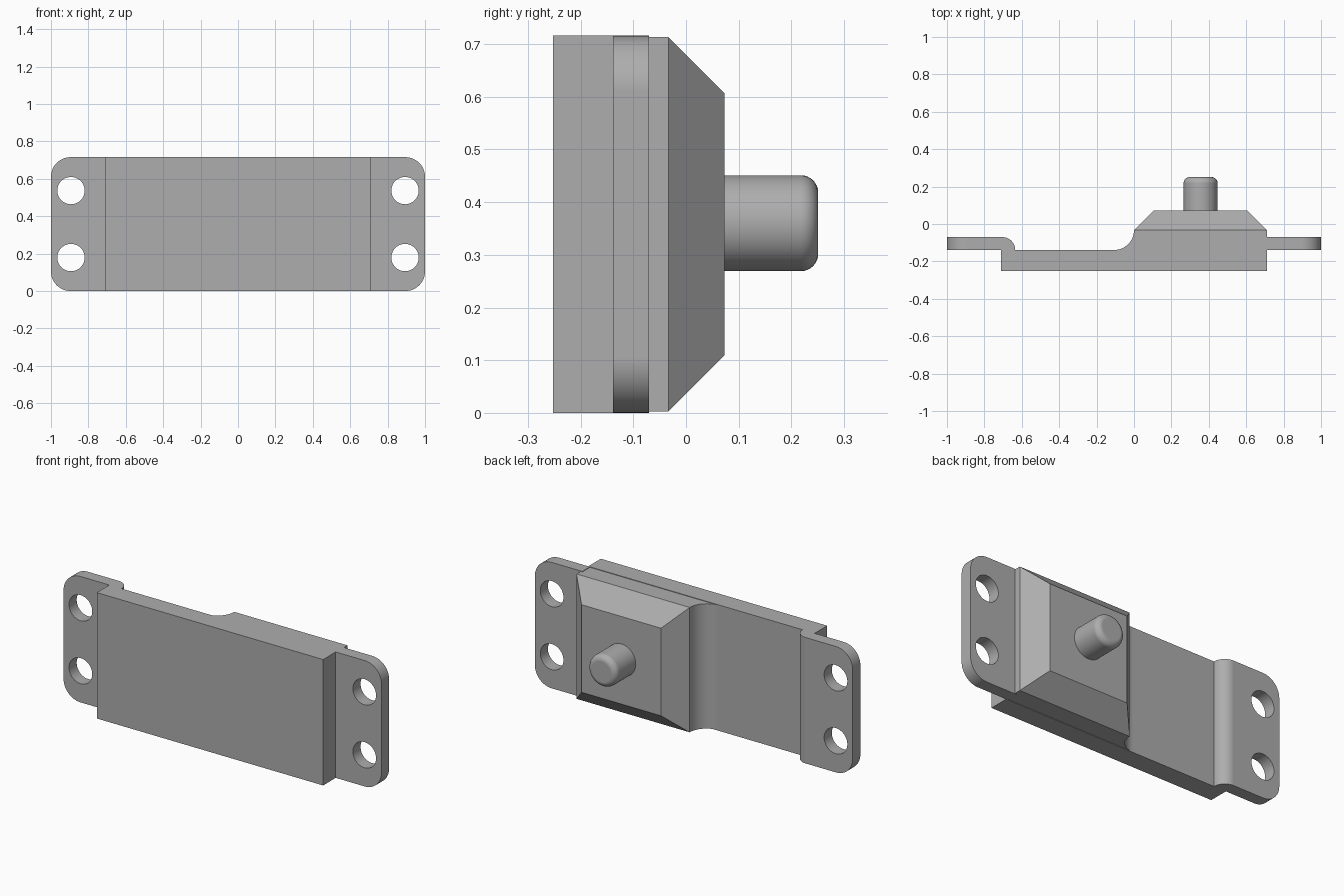
import bpy
import bmesh
from math import cos, sin, pi, radians
from mathutils import Matrix, Vector

if "Cube" in bpy.data.objects:
    bpy.data.objects.remove(bpy.data.objects["Cube"])

HEIGHT = 0.716
MID = HEIGHT / 2
HALF = 0.712      # half width of the front block
FRONT, FLOOR, FLANGE, STEP, TOP, TIP = -0.252, -0.139, -0.07, -0.033, 0.073, 0.251

grey = bpy.data.materials.new("plain_grey")
grey.use_nodes = True
grey.diffuse_color = (0.42, 0.42, 0.42, 1)
grey.node_tree.nodes["Principled BSDF"].inputs["Base Color"].default_value = grey.diffuse_color


def make_object(name, bm):
    bmesh.ops.recalc_face_normals(bm, faces=bm.faces)
    mesh = bpy.data.meshes.new(name)
    bm.to_mesh(mesh)
    bm.free()
    mesh.materials.append(grey)
    obj = bpy.data.objects.new(name, mesh)
    bpy.context.collection.objects.link(obj)
    return obj


def finish(obj):
    bpy.ops.object.select_all(action="DESELECT")
    obj.select_set(True)
    bpy.context.view_layer.objects.active = obj
    bpy.ops.object.shade_smooth_by_angle(angle=radians(30))
    obj.modifiers.new("even_shading", "WEIGHTED_NORMAL").keep_sharp = True


def arc(cx, cy, r, start, end, steps=16):
    angles = [radians(start + (end - start) * i / steps) for i in range(steps + 1)]
    return [(cx + r * cos(a), cy + r * sin(a)) for a in angles]


def extrude_profile(points, z0, z1):
    """Extrude an x/y outline upwards."""
    bm = bmesh.new()
    face = bm.faces.new([bm.verts.new((x, y, z0)) for x, y in points])
    new = bmesh.ops.extrude_face_region(bm, geom=[face])["geom"]
    verts = [v for v in new if isinstance(v, bmesh.types.BMVert)]
    bmesh.ops.translate(bm, verts=verts, vec=(0, 0, z1 - z0))
    bmesh.ops.recalc_face_normals(bm, faces=bm.faces)
    return bm


def add_cylinder(bm, x, z, radius, y0, y1, segments=48):
    place = Matrix.Translation((x, (y0 + y1) / 2, z)) @ Matrix.Rotation(-pi / 2, 4, "X")
    bmesh.ops.create_cone(bm, cap_ends=True, segments=segments, radius1=radius,
                          radius2=radius, depth=y1 - y0, matrix=place)


# Base plate: front block with a mounting flange at each end
drop = FLANGE - FLOOR
outline = [(-1, FLOOR), (-HALF, FLOOR), (-HALF, FRONT), (HALF, FRONT), (HALF, FLOOR),
           (1, FLOOR), (1, FLANGE), (HALF - 0.01, FLANGE), (HALF - 0.01, FLOOR)]
outline += arc(-0.704, FLOOR, drop, 0, 90) + [(-1, FLANGE)]
bm = extrude_profile(outline, 0, HEIGHT)
corners = [e for e in bm.edges
           if all(abs(v.co.x) > 0.99 for v in e.verts)
           and abs(e.verts[0].co.z - e.verts[1].co.z) < 0.01]
bmesh.ops.bevel(bm, geom=corners, offset=0.105, segments=12, profile=0.5, affect="EDGES")
base = make_object("base_plate", bm)

# Screw holes through the flanges
bm = bmesh.new()
for side in (-1, 1):
    for dz in (-0.179, 0.179):
        add_cylinder(bm, side * 0.893, MID + dz, 0.073, -0.2, 0)
cutter = make_object("hole_cutter", bm)
cutter.hide_render = True
cut = base.modifiers.new("screw_holes", "BOOLEAN")
cut.operation = "DIFFERENCE"
cut.solver = "EXACT"
cut.object = cutter
bpy.context.view_layer.objects.active = base
bpy.ops.object.modifier_apply(modifier=cut.name)
bpy.data.objects.remove(cutter)
finish(base)

# Raised block with a curved shoulder and a tapered top
shoulder = STEP - FLOOR
outline = arc(-shoulder, STEP, shoulder, -90, 0)
outline += [(HALF, STEP), (HALF, FLOOR - 0.02), (-shoulder, FLOOR - 0.02)]
bm = extrude_profile(outline, 0.003, HEIGHT - 0.003)
top = next(f for f in bm.faces if f.normal.y > 0.99 and f.calc_center_median().y > STEP - 0.01)
top = bmesh.ops.extrude_discrete_faces(bm, faces=[top])["faces"][0]
centre = top.calc_center_median()
for v in top.verts:
    for axis in (0, 2):
        v.co[axis] -= 0.106 if v.co[axis] > centre[axis] else -0.106
    v.co.y = TOP
finish(make_object("raised_block", bm))

# Round pin with a softened tip
bm = bmesh.new()
add_cylinder(bm, HALF / 2, MID + 0.002, 0.091, TOP - 0.01, TIP)
rim = [e for e in bm.edges if all(v.co.y > TIP - 0.001 for v in e.verts)]
bmesh.ops.bevel(bm, geom=rim, offset=0.033, segments=8, profile=0.5, affect="EDGES")
finish(make_object("locating_pin", bm))
